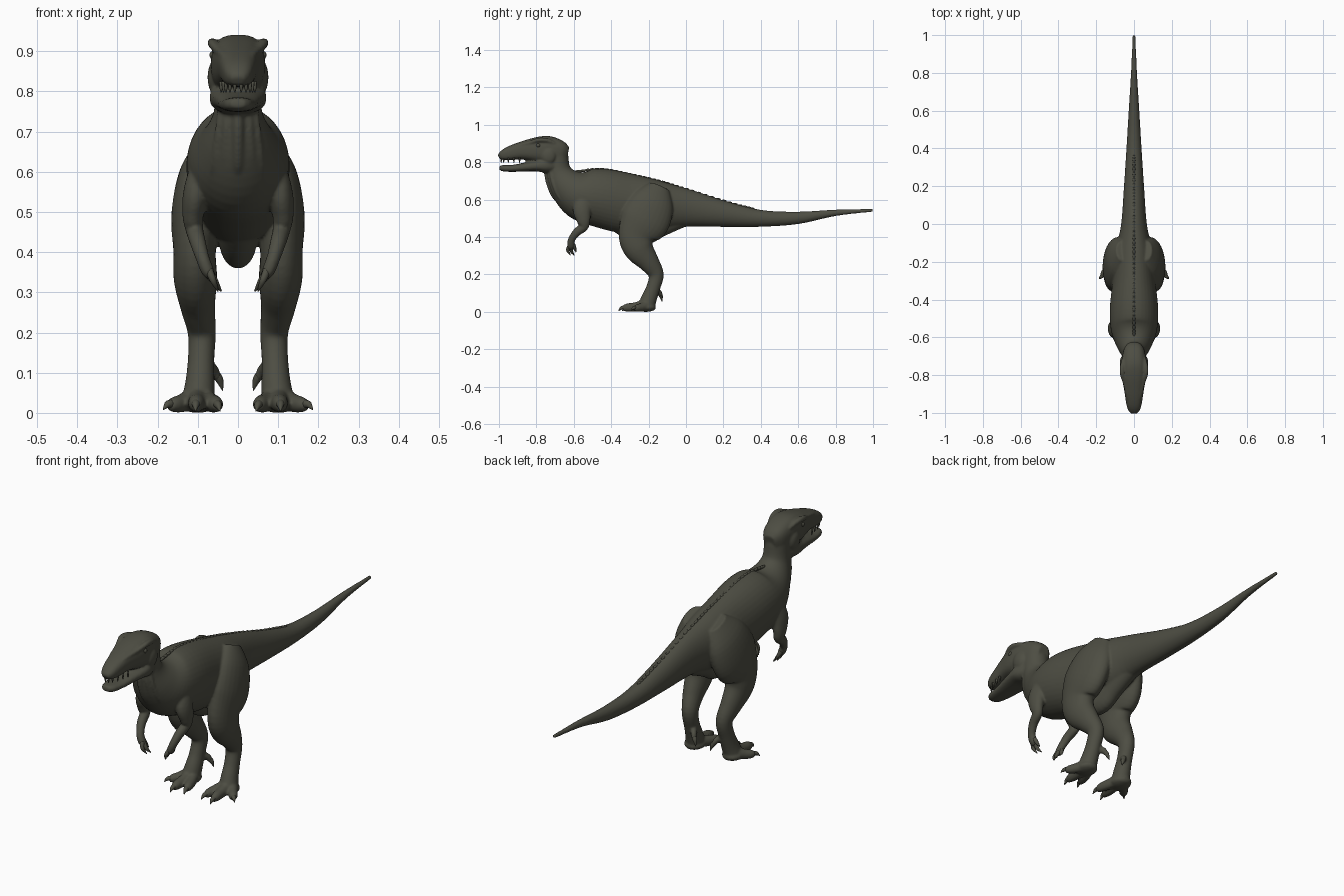
import bpy, bmesh, math
from mathutils import Vector, Matrix

skin = bpy.data.materials.new("dark_olive_skin")
skin.diffuse_color = (0.075, 0.075, 0.056, 1)


def spline(pts, steps):
    """Catmull-Rom through tuples of any length."""
    out = []
    for i in range(len(pts) - 1):
        a, b, c, d = (pts[max(i - 1, 0)], pts[i], pts[i + 1], pts[min(i + 2, len(pts) - 1)])
        for s in range(steps):
            t = s / steps
            out.append([0.5 * (2 * q + (r - p) * t + (2 * p - 5 * q + 4 * r - w) * t * t
                               + (3 * q - p - 3 * r + w) * t ** 3) for p, q, r, w in zip(a, b, c, d)])
    return out + [list(pts[-1])]


def loft(bm, pts, side=1, n=28, power=2.0, steps=5):
    """Closed tube; pts are (x, y, z, radius across, radius up)."""
    path = spline(pts, steps)
    cen = [Vector((p[0] * side, p[1], p[2])) for p in path]
    rings = []
    for i, p in enumerate(path):
        t = (cen[min(i + 1, len(cen) - 1)] - cen[max(i - 1, 0)]).normalized()
        u = Vector((1, 0, 0))
        u = (u - t * u.dot(t)).normalized()
        v = t.cross(u)
        ring = []
        for k in range(n):
            a = 2 * math.pi * k / n
            c, s = math.cos(a), math.sin(a)
            cx = math.copysign(abs(c) ** (2 / power), c) * max(p[3], 0.001)
            cy = math.copysign(abs(s) ** (2 / power), s) * max(p[4], 0.001)
            ring.append(bm.verts.new(cen[i] + u * cx + v * cy))
        rings.append(ring)
    faces = [bm.faces.new(rings[0]), bm.faces.new(rings[-1])]
    for r, q in zip(rings, rings[1:]):
        for k in range(n):
            faces.append(bm.faces.new((r[k], r[(k + 1) % n], q[(k + 1) % n], q[k])))
    bmesh.ops.recalc_face_normals(bm, faces=faces)


def ball(bm, loc, size, side=1):
    m = Matrix.Translation((loc[0] * side, loc[1], loc[2])) @ Matrix.Diagonal((*size, 1))
    bmesh.ops.create_uvsphere(bm, u_segments=20, v_segments=12, radius=1, matrix=m)


def finish(bm, name):
    me = bpy.data.meshes.new(name)
    bm.to_mesh(me)
    bm.free()
    me.materials.append(skin)
    me.polygons.foreach_set("use_smooth", [True] * len(me.polygons))
    ob = bpy.data.objects.new(name, me)
    bpy.context.collection.objects.link(ob)
    return ob


body = bmesh.new()

# tail, trunk and neck
loft(body, [(0, y, z, a, b) for y, z, a, b in [
    (1.0, .543, .008, .008), (.8, .53, .016, .017), (.6, .503, .028, .033), (.4, .5, .04, .045),
    (.2, .524, .053, .07), (0, .556, .068, .102), (-.15, .565, .098, .137), (-.3, .577, .113, .16),
    (-.45, .608, .128, .158), (-.56, .628, .122, .138), (-.635, .677, .092, .1),
    (-.68, .75, .06, .067), (-.69, .84, .057, .06)]], n=40)

# pelvis keel under the belly, running back into the tail
loft(body, [(0, -.4, .5, .05, .05), (0, -.29, .45, .05, .07), (0, -.22, .425, .045, .066),
            (0, -.14, .46, .045, .06), (0, 0, .52, .045, .06), (0, .1, .53, .03, .05)])

# throat folds
for x, r in ((0, .014), (.028, .012), (-.028, .012), (.048, .01), (-.048, .01)):
    d = abs(x) * .5
    loft(body, [(x * .8, -.745 + d, .765, r, r), (x, -.738 + d, .70, r, r),
                (x * 1.2, -.705 + d, .62, r, r), (x * 1.4, -.66 + d, .57, r * .5, r * .5)], n=12)

# skull
loft(body, [(0, y, z, a, b) for y, z, a, b in [
    (-.632, .845, .03, .035), (-.665, .852, .054, .06), (-.735, .865, .066, .075),
    (-.8, .867, .066, .067), (-.88, .862, .052, .048), (-.95, .846, .041, .036),
    (-.985, .834, .03, .024), (-1.0, .826, .016, .012)]], power=2.7, n=36)

# lower jaw
loft(body, [(0, y, z, a, b) for y, z, a, b in [
    (-.69, .79, .052, .045), (-.75, .785, .07, .042), (-.8, .781, .066, .03), (-.86, .775, .055, .024),
    (-.92, .768, .045, .019), (-.975, .768, .034, .017), (-.997, .772, .018, .011)]], power=2.5, n=36)

for s in (1, -1):
    # brow crest, cheek and nostril ridge
    loft(body, [(.052, -.70, .90, .008, .008), (.06, -.745, .917, .013, .012),
                (.063, -.79, .919, .013, .012), (.05, -.84, .903, .01, .01),
                (.034, -.91, .887, .008, .008), (.022, -.965, .862, .006, .006)], s, 14)
    ball(body, (.055, -.735, .835), (.021, .04, .045), s)

    # thigh, shin and ankle
    loft(body, [(.065, -.14, .67, .03, .055), (.085, -.175, .59, .06, .115), (.103, -.22, .49, .063, .133),
                (.108, -.262, .405, .053, .1), (.106, -.25, .335, .054, .08), (.1, -.198, .265, .043, .056),
                (.09, -.16, .2, .035, .041), (.092, -.175, .13, .033, .037),
                (.095, -.198, .07, .037, .042), (.1, -.215, .022, .043, .046)], s)
    ball(body, (.1, -.215, .024), (.048, .055, .024), s)

    # toes: inner, middle, outer, and the raised hind toe
    loft(body, [(.085, -.21, .035, .024, .026), (.066, -.26, .025, .022, .024), (.055, -.3, .021, .019, .02),
                (.051, -.32, .016, .01, .012)], s, 16)
    loft(body, [(.1, -.21, .04, .026, .03), (.102, -.27, .027, .023, .025), (.104, -.315, .023, .02, .022),
                (.105, -.34, .018, .011, .013)], s, 16)
    loft(body, [(.112, -.205, .035, .026, .028), (.14, -.24, .024, .022, .023), (.16, -.265, .02, .019, .019),
                (.17, -.278, .016, .01, .011)], s, 16)
    loft(body, [(.075, -.17, .12, .014, .016), (.06, -.145, .105, .013, .015),
                (.05, -.135, .085, .01, .012)], s, 14)

    # shoulder, arm and hand
    loft(body, [(.085, -.53, .62, .03, .045), (.104, -.555, .55, .032, .05), (.112, -.548, .49, .026, .037),
                (.108, -.548, .455, .022, .026), (.1, -.585, .425, .02, .022),
                (.088, -.612, .385, .017, .019), (.075, -.615, .352, .016, .02),
                (.066, -.612, .338, .009, .012)], s, 20)

# blend all the parts into one smooth skin
ob = finish(body, "body_skin")
rm = ob.modifiers.new("blend", "REMESH")
rm.mode = 'VOXEL'
rm.voxel_size = 0.0055
rm.use_smooth_shade = True
sm = ob.modifiers.new("soften", "SMOOTH")
sm.factor = 0.5
sm.iterations = 4

# claws on the feet and fingers on the hands
claws, fingers, eyes = bmesh.new(), bmesh.new(), bmesh.new()
for s in (1, -1):
    for a, b in [((.053, -.31, .022), (.045, -.343, .004)), ((.105, -.33, .024), (.106, -.362, .004)),
                 ((.164, -.27, .022), (.186, -.292, .008)), ((.052, -.137, .092), (.038, -.128, .055))]:
        a, b = Vector(a), Vector(b)
        m = (a + b) / 2 + Vector((0, 0, .006))
        loft(claws, [(*a, .011, .011), (*m, .009, .009), (*b, .001, .001)], s, 12)
    for a, b, c in [((.072, -.622, .355), (.062, -.632, .33), (.05, -.618, .303)),
                    ((.07, -.612, .35), (.056, -.612, .325), (.042, -.598, .303)),
                    ((.08, -.602, .36), (.072, -.595, .34), (.06, -.588, .32))]:
        loft(fingers, [(*a, .01, .01), (*b, .008, .009), (*c, .002, .002)], s, 12)
    ball(eyes, (.06, -.79, .89), (.011, .012, .011), s)
finish(claws, "foot_claws")
finish(fingers, "fingers")
finish(eyes, "eyes")

# small upper teeth at the front of the mouth
teeth = bmesh.new()
for s in (1, -1):
    for x, y in ((.008, -.988), (.02, -.975), (.03, -.95), (.036, -.92), (.042, -.89)):
        loft(teeth, [(x, y, .825, .005, .005), (x, y, .808, .004, .004), (x, y, .797, .001, .001)], s, 8, steps=2)
finish(teeth, "teeth")

# low row of scales along the spine
ridge = bmesh.new()
line = spline([(-.58, .752), (-.45, .764), (-.3, .736), (-.15, .702), (0, .657), (.2, .594), (.35, .553)], 6)
for y, z in line:
    ball(ridge, (0, y, z - .001), (.007, .016, .007))
finish(ridge, "spine_scales")
